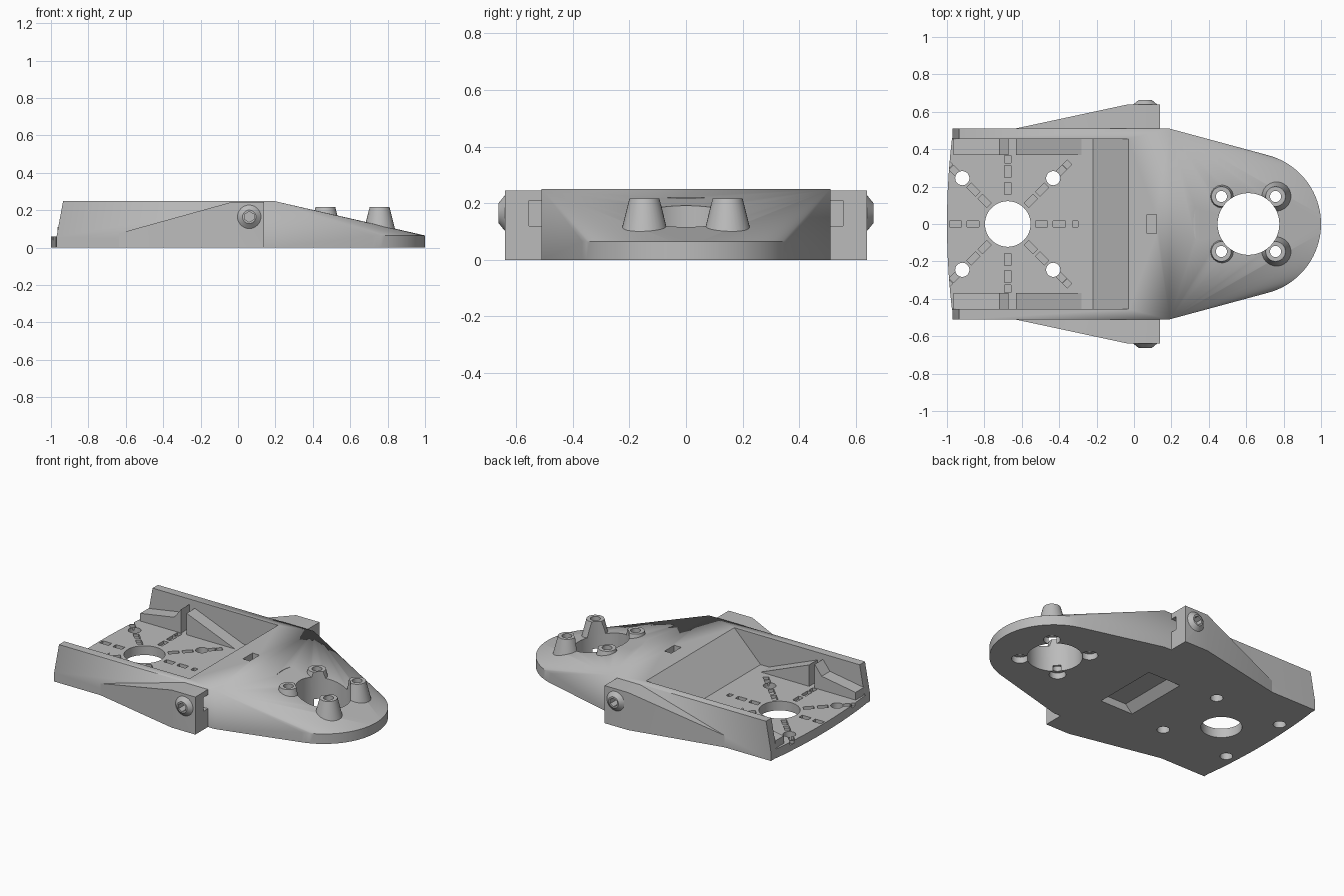
import bpy, bmesh
from math import pi, sin, cos, radians
from mathutils import Matrix, Vector

if "Cube" in bpy.data.objects:
    bpy.data.objects.remove(bpy.data.objects["Cube"])

grey = bpy.data.materials.new("plain_grey")
grey.use_nodes = True
colour = (0.5, 0.5, 0.5, 1)
grey.diffuse_color = colour
grey.node_tree.nodes["Principled BSDF"].inputs["Base Color"].default_value = colour
parts = []


def finish(name, bm, keep=True):
    bmesh.ops.recalc_face_normals(bm, faces=bm.faces)
    mesh = bpy.data.meshes.new(name)
    bm.to_mesh(mesh)
    bm.free()
    mesh.materials.append(grey)
    ob = bpy.data.objects.new(name, mesh)
    bpy.context.collection.objects.link(ob)
    ob.hide_render = not keep
    if keep:
        parts.append(ob)
    return ob


def hull(name, points):
    bm = bmesh.new()
    for p in points:
        bm.verts.new(p)
    out = bmesh.ops.convex_hull(bm, input=bm.verts)
    loose = {g for g in out["geom_interior"] if isinstance(g, bmesh.types.BMVert)}
    bmesh.ops.delete(bm, geom=list(loose), context="VERTS")
    bmesh.ops.dissolve_limit(bm, angle_limit=radians(0.2), verts=bm.verts, edges=bm.edges)
    return finish(name, bm)


def prism(name, outline, axis, lo, hi, keep=True):
    """Extrude a flat outline along y (xz outline) or z (xy outline)."""
    place = (lambda a, b, c: (a, c, b)) if axis == "y" else (lambda a, b, c: (a, b, c))
    bm = bmesh.new()
    face = bm.faces.new([bm.verts.new(place(a, b, lo)) for a, b in outline])
    ext = bmesh.ops.extrude_face_region(bm, geom=[face])
    shift = Vector(place(0, 0, hi - lo))
    bmesh.ops.translate(bm, vec=shift, verts=[v for v in ext["geom"] if isinstance(v, bmesh.types.BMVert)])
    return finish(name, bm, keep)


def cone(name, base, r1, r2, height, keep=True, sides=48, tilt=0):
    bm = bmesh.new()
    m = Matrix.Translation(base) @ Matrix.Rotation(tilt, 4, "X") @ Matrix.Translation((0, 0, height / 2))
    bmesh.ops.create_cone(bm, cap_ends=True, segments=sides, radius1=r1, radius2=r2, depth=height, matrix=m)
    return finish(name, bm, keep)


def boxes(name, items):
    """Cutter made of separate boxes: (centre, size, turn about z)."""
    bm = bmesh.new()
    for centre, size, turn in items:
        m = Matrix.Translation(centre) @ Matrix.Rotation(turn, 4, "Z") @ Matrix.Diagonal((*size, 1))
        bmesh.ops.create_cube(bm, size=1, matrix=m)
    return finish(name, bm, False)


def combine(ob, tool, operation="DIFFERENCE", discard=True):
    mod = ob.modifiers.new("combine", "BOOLEAN")
    mod.operation, mod.solver, mod.object = operation, "EXACT", tool
    bpy.context.view_layer.objects.active = ob
    bpy.ops.object.modifier_apply(modifier=mod.name)
    if discard:
        if tool in parts:
            parts.remove(tool)
        bpy.data.objects.remove(tool)


# Main body: square rear block blended into a low round nose
W, H, FLOOR = 0.51, 0.25, 0.06
pts = [(x, s * W, z) for s in (1, -1) for x, z in ((-0.97, 0), (-0.97, FLOOR), (-0.935, H), (0.19, H), (0.19, 0))]
for i in range(49):
    a = -pi / 2 + pi * i / 48
    pts += [(0.62 + 0.38 * cos(a), 0.38 * sin(a), z) for z in (0, 0.065)]
body = hull("body", pts)

# Curved lip at the rear of the tray floor
lip = [(-0.9, -0.46), (-0.9, 0.46)]
lip += [(-1 + 0.027 * (y / 10) ** 2, 0.46 * y / 10) for y in range(10, -11, -2)]
combine(body, prism("rear_lip", lip, "z", 0, FLOOR), "UNION")

# Open tray with a sloping front wall
tray = [(-1.2, FLOOR), (-0.22, FLOOR), (-0.03, H), (0.02, H + 0.05), (-1.2, H + 0.05)]
combine(body, prism("tray_cutter", tray, "y", -0.455, 0.455, False))

# Round holes in the tray floor
HUB = -0.675
combine(body, cone("hub_cutter", (HUB, 0, -0.1), 0.122, 0.122, 0.3, False))
for sx in (1, -1):
    for sy in (1, -1):
        combine(body, cone("screw_cutter", (HUB + sx * 0.243, sy * 0.245, -0.1), 0.038, 0.038, 0.3, False, 24))

# Rays of shallow slots around the hub
slots = []
for k in range(8):
    a = k * pi / 4
    if k % 2:
        ray = [(0.175, 0.065), (0.26, 0.065), (0.405, 0.045), (0.45, 0.035)]
    elif k == 0:
        ray = [(0.18, 0.065), (0.275, 0.065), (0.36, 0.03)]
    elif k == 4:
        ray = [(0.185, 0.065), (0.28, 0.065)]
    else:
        ray = [(0.19, 0.065), (0.28, 0.065), (0.345, 0.04)]
    for r, length in ray:
        slots.append(((HUB + r * cos(a), r * sin(a), FLOOR), (length, 0.034, 0.04), a))
combine(body, boxes("slot_cutter", slots))

# Window in the hump and bevelled pocket underneath
combine(body, boxes("window_cutter", [((0.095, 0, H), (0.05, 0.1, 0.16), 0)]))
pocket = [(-0.17, -0.05), (-0.17, 0), (-0.12, 0.05), (0.07, 0.05), (0.07, -0.05)]
combine(body, prism("pocket_cutter", pocket, "y", -0.22, 0.22, False))

# Nose: shallow clearance ring, four hollow pegs and the large hole
NOSE = 0.612
combine(body, cone("clearance_cutter", (NOSE, 0, 0.218), 0.295, 0.295, 0.1, False, 64))
hole = cone("nose_cutter", (NOSE, 0, -0.1), 0.165, 0.165, 0.5, False, 64)
combine(body, hole, discard=False)
for sx in (1, -1):
    for sy in (1, -1):
        x, y = NOSE + sx * 0.145, sy * 0.147
        peg = cone("nose_peg", (x, y, 0.05), 0.095, 0.053, 0.167, sides=32)
        bore = cone("bore_cutter", (x, y, -0.1), 0.03, 0.03, 0.5, False, 24)
        combine(peg, hole, discard=False)
        combine(peg, bore, discard=False)
        combine(body, bore)
        combine(body, cone("recess_cutter", (x, y, -0.05), 0.05, 0.05, 0.09, False, 24))
bpy.data.objects.remove(hole)

# Mirrored side parts
rear_rib = [(-0.965, 0.05), (-0.965, 0.11), (-0.72, 0.15), (-0.67, 0.215), (-0.67, 0.05)]
front_rib = [(-0.63, 0.05), (-0.63, 0.2), (-0.28, FLOOR), (-0.28, 0.05)]
for side, label in ((1, "left"), (-1, "right")):
    # Ribs along the inside of the tray wall
    lo, hi = sorted((side * 0.37, side * 0.457))
    prism(label + "_rear_rib", rear_rib, "y", lo, hi)
    prism(label + "_front_rib", front_rib, "y", lo, hi)
    # Wedge shaped ear with a notch in its front face
    corners = [(-0.66, 0.505, 0), (-0.66, 0.505, 0.07)]
    corners += [(x, y, z) for x in (-0.03, 0.14) for y in (0.5, 0.64) for z in (0, 0.245)]
    ear = hull(label + "_ear", [(x, side * y, z) for x, y, z in corners])
    combine(ear, boxes("notch_cutter", [((0.12, side * 0.53, 0.165), (0.1, 0.05, 0.09), 0)]))
    # Domed boss with a hexagonal socket
    tilt = -side * pi / 2
    boss = cone(label + "_boss", (0.06, side * 0.63, 0.165), 0.075, 0.036, 0.032, sides=32, tilt=tilt)
    socket = cone("socket_cutter", (0.06, side * 0.59, 0.165), 0.028, 0.028, 0.1, False, 6, tilt)
    combine(boss, socket, discard=False)
    combine(ear, socket)

# Smooth the round surfaces and keep edges sharp
bpy.ops.object.select_all(action="DESELECT")
for ob in parts:
    ob.select_set(True)
bpy.context.view_layer.objects.active = body
bpy.ops.object.shade_smooth_by_angle(angle=radians(25))
